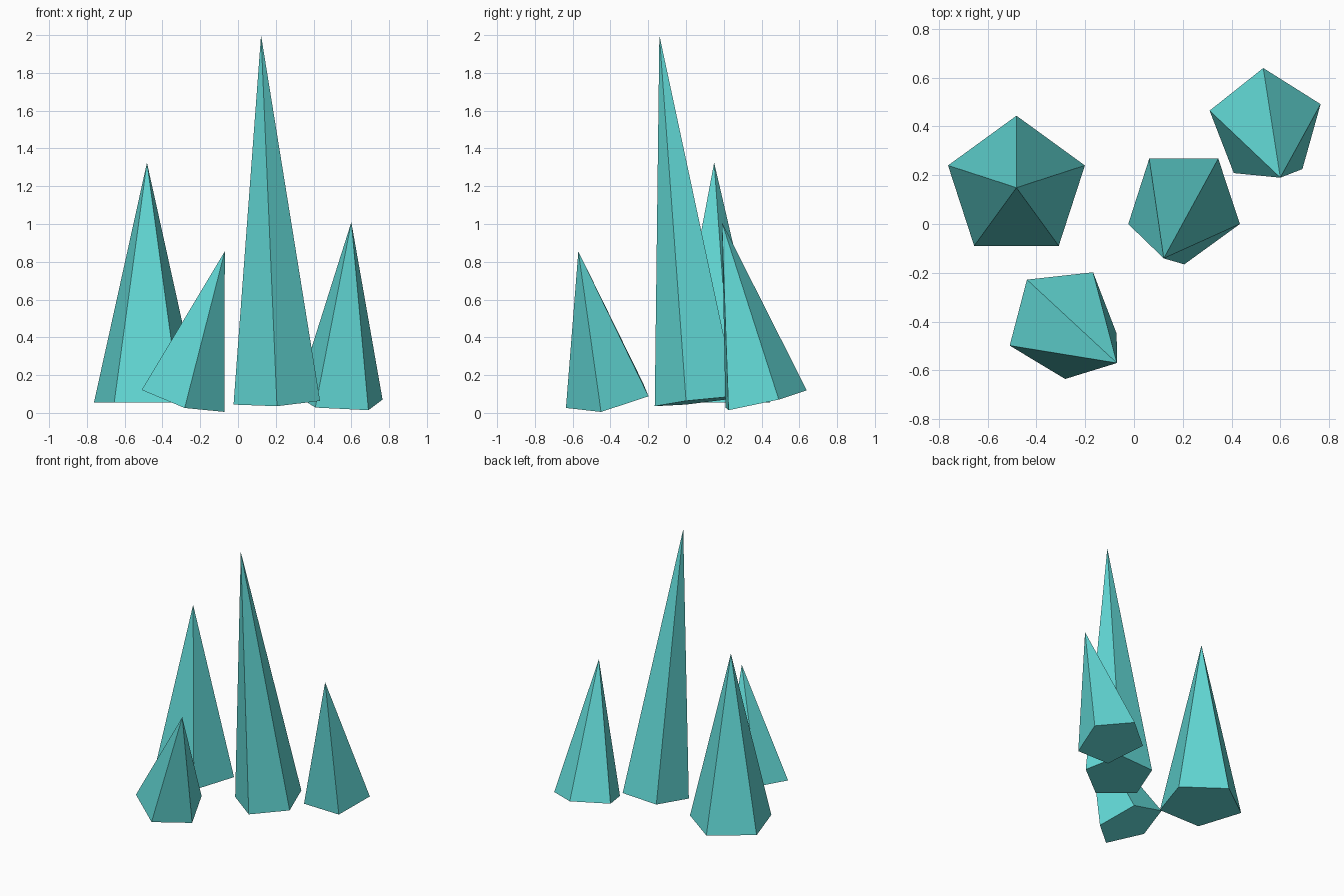
import bpy, bmesh, math
from mathutils import Vector, Matrix

if "Cube" in bpy.data.objects:
    bpy.data.objects.remove(bpy.data.objects["Cube"])

teal = bpy.data.materials.new("crystal_teal")
teal.diffuse_color = (0.122, 0.69, 0.67, 1.0)
teal.use_nodes = True
teal.node_tree.nodes["Principled BSDF"].inputs["Base Color"].default_value = teal.diffuse_color


def spike(name, center, apex, radius, toward):
    """Five-sided pyramid, base square to its axis, one corner facing 'toward'."""
    center, apex = Vector(center), Vector(apex)
    axis = (apex - center).normalized()
    # lift the corner direction onto the tilted base plane
    x, y = toward
    arm = Vector((x, y, -(axis.x * x + axis.y * y) / axis.z)).normalized() * radius

    bm = bmesh.new()
    ring = [bm.verts.new(center + Matrix.Rotation(i * math.tau / 5, 3, axis) @ arm)
            for i in range(5)]
    tip = bm.verts.new(apex)
    bm.faces.new(ring[::-1])
    for i in range(5):
        bm.faces.new((ring[i], ring[(i + 1) % 5], tip))

    mesh = bpy.data.meshes.new(name)
    bm.to_mesh(mesh)
    bm.free()
    mesh.materials.append(teal)
    obj = bpy.data.objects.new(name, mesh)
    bpy.context.collection.objects.link(obj)


# upright spike on the left
spike("left_crystal", (-0.482, 0.149, 0.055), (-0.482, 0.149, 1.325), 0.295, (0, 1))
# tallest spike in the middle
spike("tall_crystal", (0.205, 0.074, 0.062), (0.122, -0.141, 2.0), 0.241, (0.23, -0.074))
# leaning spike at the back right
spike("back_crystal", (0.541, 0.406, 0.065), (0.6, 0.19, 1.01), 0.24, (-0.011, 0.234))
# strongly tilted spike at the front
spike("front_crystal", (-0.294, -0.402, 0.08), (-0.07, -0.57, 0.855), 0.24, (0.224, -0.048))
